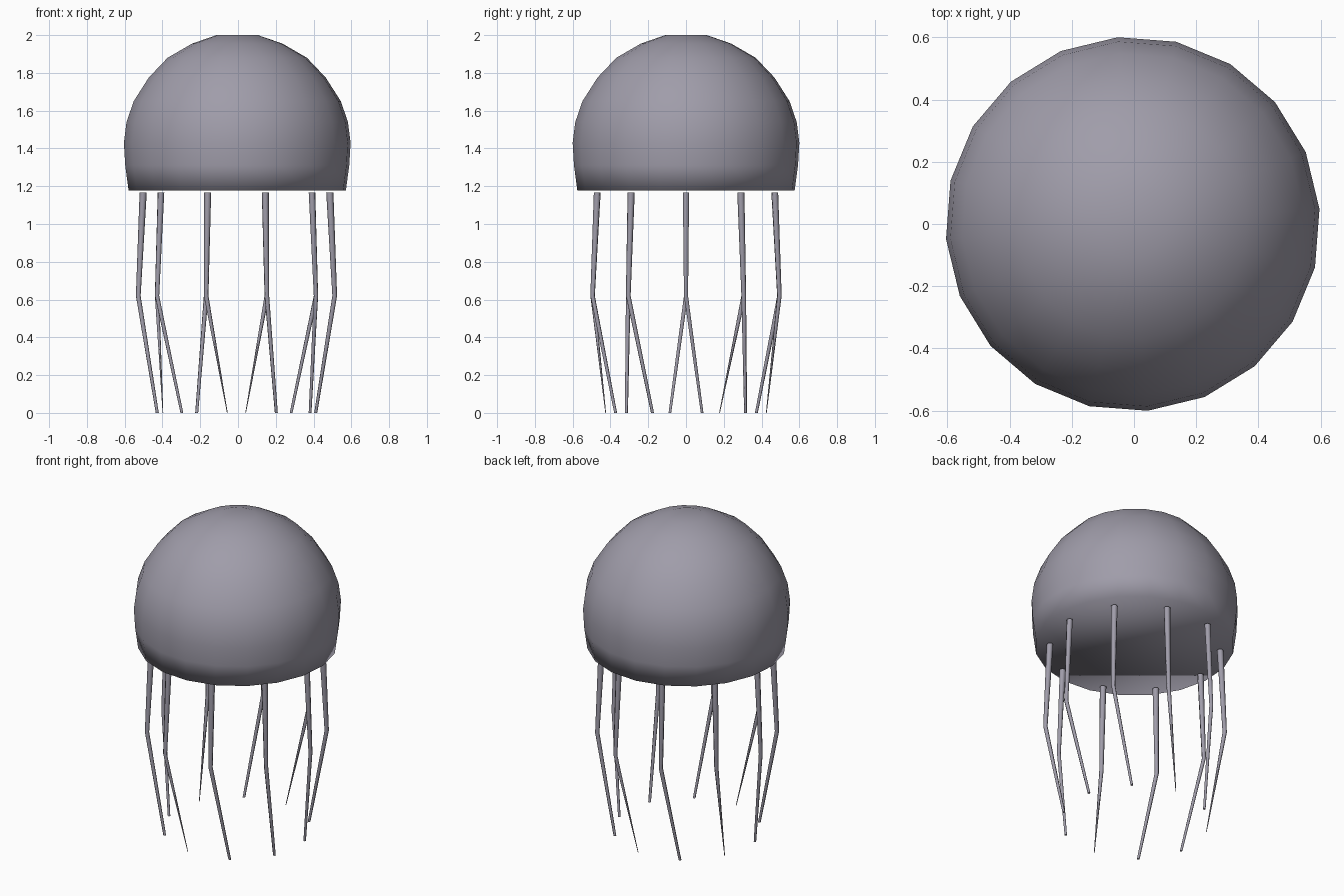
import bpy, bmesh, math
from mathutils import Vector

if "Cube" in bpy.data.objects:
    bpy.data.objects.remove(bpy.data.objects["Cube"])

CX = -0.004  # slight offset of the model axis

mat = bpy.data.materials.new("dusky lilac grey")
mat.diffuse_color = (0.35, 0.335, 0.40, 1)
mat.use_nodes = True
mat.node_tree.nodes["Principled BSDF"].inputs["Base Color"].default_value = mat.diffuse_color


def finish(name, bm, angle):
    bmesh.ops.recalc_face_normals(bm, faces=bm.faces)
    me = bpy.data.meshes.new(name)
    bm.to_mesh(me)
    bm.free()
    ob = bpy.data.objects.new(name, me)
    bpy.context.collection.objects.link(ob)
    me.materials.append(mat)
    bpy.ops.object.select_all(action='DESELECT')
    ob.select_set(True)
    bpy.context.view_layer.objects.active = ob
    bpy.ops.object.shade_smooth_by_angle(angle=math.radians(angle))
    return ob


def skin(bm, rings):
    """Bridge successive rings of vertices with quads and cap both ends."""
    n = len(rings[0])
    for a, b in zip(rings, rings[1:]):
        for i in range(n):
            j = (i + 1) % n
            bm.faces.new((a[i], a[j], b[j], b[i]))
    bm.faces.new(rings[0])
    bm.faces.new(rings[-1])


def ring(bm, centre, radius, n, turn=0.0):
    c = Vector(centre)
    return [bm.verts.new(c + Vector((radius * math.cos(turn + 2 * math.pi * i / n),
                                     radius * math.sin(turn + 2 * math.pi * i / n), 0)))
            for i in range(n)]


# Bell: rounded dome closed by a flat underside, softly shaded all over
profile = [(0.11, 2.0), (0.24, 1.955), (0.37, 1.88), (0.47, 1.775), (0.55, 1.65),
           (0.588, 1.54), (0.602, 1.43), (0.595, 1.31), (0.577, 1.177)]
bm = bmesh.new()
skin(bm, [ring(bm, (CX, 0, z), r, 20, 0.08) for r, z in profile])
finish("bell", bm, 180)

# Ten tentacles: outward to a knee, then inward with a slight swirl
for k in range(10):
    a = math.radians(36 * k)
    swirl = a + math.radians(11.5)
    tip = 0.002 if k in (2, 4, 7) else 0.008
    path = [(0.494, a, 1.167, 0.019), (0.52, a, 0.62, 0.0125), (0.428, swirl, 0.0, tip)]
    bm = bmesh.new()
    skin(bm, [ring(bm, (-0.008 + r * math.cos(t), r * math.sin(t), z), w, 6, a)
              for r, t, z, w in path])
    finish(f"tentacle_{k + 1}", bm, 65)
